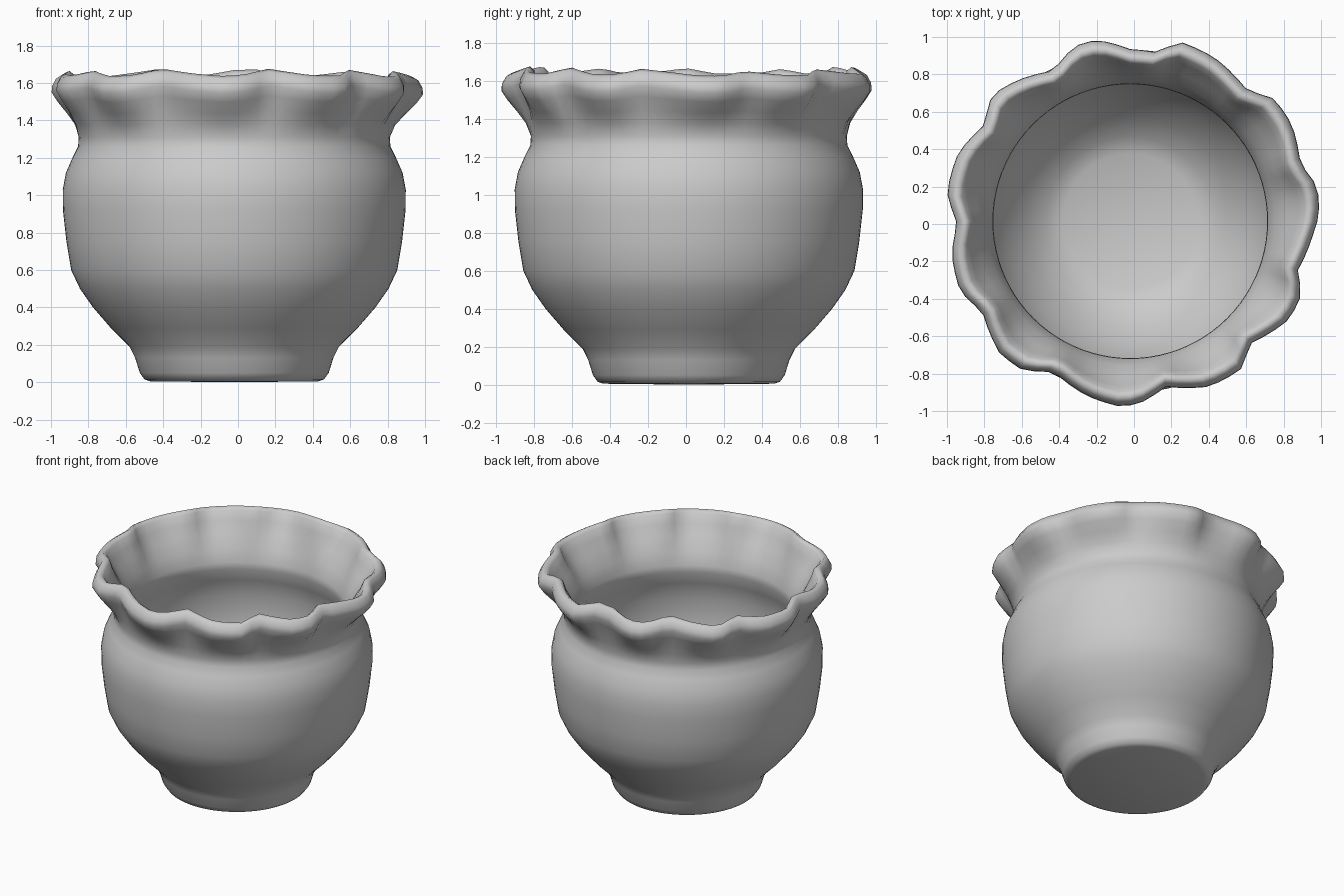
import bpy, bmesh, math

CX, CY, SEG, MEAN_R = -0.02, 0.015, 88, 0.93

# Ruffled rim outline seen from above
RIM = [(0.99, 0.05), (0.98, 0.2), (0.89, 0.32), (0.845, 0.53), (0.75, 0.67), (0.61, 0.71),
       (0.43, 0.89), (0.26, 0.97), (0.11, 0.92), (-0.02, 0.935), (-0.2, 0.985), (-0.32, 0.95),
       (-0.43, 0.82), (-0.62, 0.77), (-0.76, 0.69), (-0.8, 0.53), (-0.94, 0.38), (-1.0, 0.17),
       (-0.945, 0.0), (-0.975, -0.16), (-0.93, -0.36), (-0.81, -0.47), (-0.72, -0.69),
       (-0.6, -0.78), (-0.43, -0.79), (-0.25, -0.92), (-0.08, -0.975), (0.02, -0.965),
       (0.17, -0.87), (0.4, -0.87), (0.57, -0.78), (0.62, -0.64), (0.83, -0.51),
       (0.895, -0.38), (0.875, -0.25), (0.96, -0.05)]
polar = sorted((math.atan2(y - CY, x - CX) % math.tau, math.hypot(x - CX, y - CY)) for x, y in RIM)
polar = [(polar[-1][0] - math.tau, polar[-1][1])] + polar + [(polar[0][0] + math.tau, polar[0][1])]


def rim_radius(a):
    for (a0, r0), (a1, r1) in zip(polar, polar[1:]):
        if a0 <= a <= a1:
            return r0 + (r1 - r0) * (a - a0) / (a1 - a0)


# Wall profile from the base, up the outside, over the lip, down the inside: radius, height, ruffle
PROFILE = [(0.45, 0.005, 0), (0.48, 0.015, 0), (0.505, 0.05, 0), (0.53, 0.13, 0), (0.56, 0.19, 0),
           (0.66, 0.29, 0), (0.755, 0.4, 0), (0.825, 0.5, 0), (0.872, 0.6, 0), (0.897, 0.75, 0),
           (0.916, 0.92, 0), (0.917, 1.03, 0), (0.90, 1.12, 0), (0.865, 1.2, 0), (0.835, 1.26, 0),
           (0.832, 1.31, 0), (0.85, 1.38, 0.15), (0.875, 1.45, 0.5), (0.905, 1.52, 0.85),
           (0.93, 1.575, 1), (0.927, 1.61, 1), (0.905, 1.65, 1), (0.88, 1.665, 1),
           (0.855, 1.645, 0.95), (0.835, 1.58, 0.8), (0.80, 1.5, 0.5), (0.765, 1.4, 0.15),
           (0.735, 1.31, 0), (0.732, 1.26, 0), (0.775, 1.16, 0), (0.815, 1.03, 0), (0.81, 0.85, 0),
           (0.775, 0.62, 0), (0.66, 0.4, 0), (0.56, 0.27, 0), (0.45, 0.17, 0), (0.36, 0.13, 0)]

bm = bmesh.new()
rings = []
for r, z, w in PROFILE:
    ring = []
    for i in range(SEG):
        a = math.tau * i / SEG
        d = w * (rim_radius(a) - MEAN_R)
        # lobes that lean outward also dip slightly
        ring.append(bm.verts.new((CX + (r + d) * math.cos(a), CY + (r + d) * math.sin(a), z - 0.45 * d)))
    rings.append(ring)
for lo, hi in zip(rings, rings[1:]):
    for i in range(SEG):
        j = (i + 1) % SEG
        bm.faces.new((lo[i], lo[j], hi[j], hi[i]))

# Underside and inner floor
bottom = bm.verts.new((CX, CY, 0))
floor = bm.verts.new((CX, CY, 0.12))
for i in range(SEG):
    j = (i + 1) % SEG
    bm.faces.new((rings[0][j], rings[0][i], bottom))
    bm.faces.new((rings[-1][i], rings[-1][j], floor))

mesh = bpy.data.meshes.new("ruffled_pot")
bm.to_mesh(mesh)
bm.free()
pot = bpy.data.objects.new("ruffled_pot", mesh)
bpy.context.collection.objects.link(pot)
bpy.context.view_layer.objects.active = pot
pot.select_set(True)
bpy.ops.object.shade_smooth()
